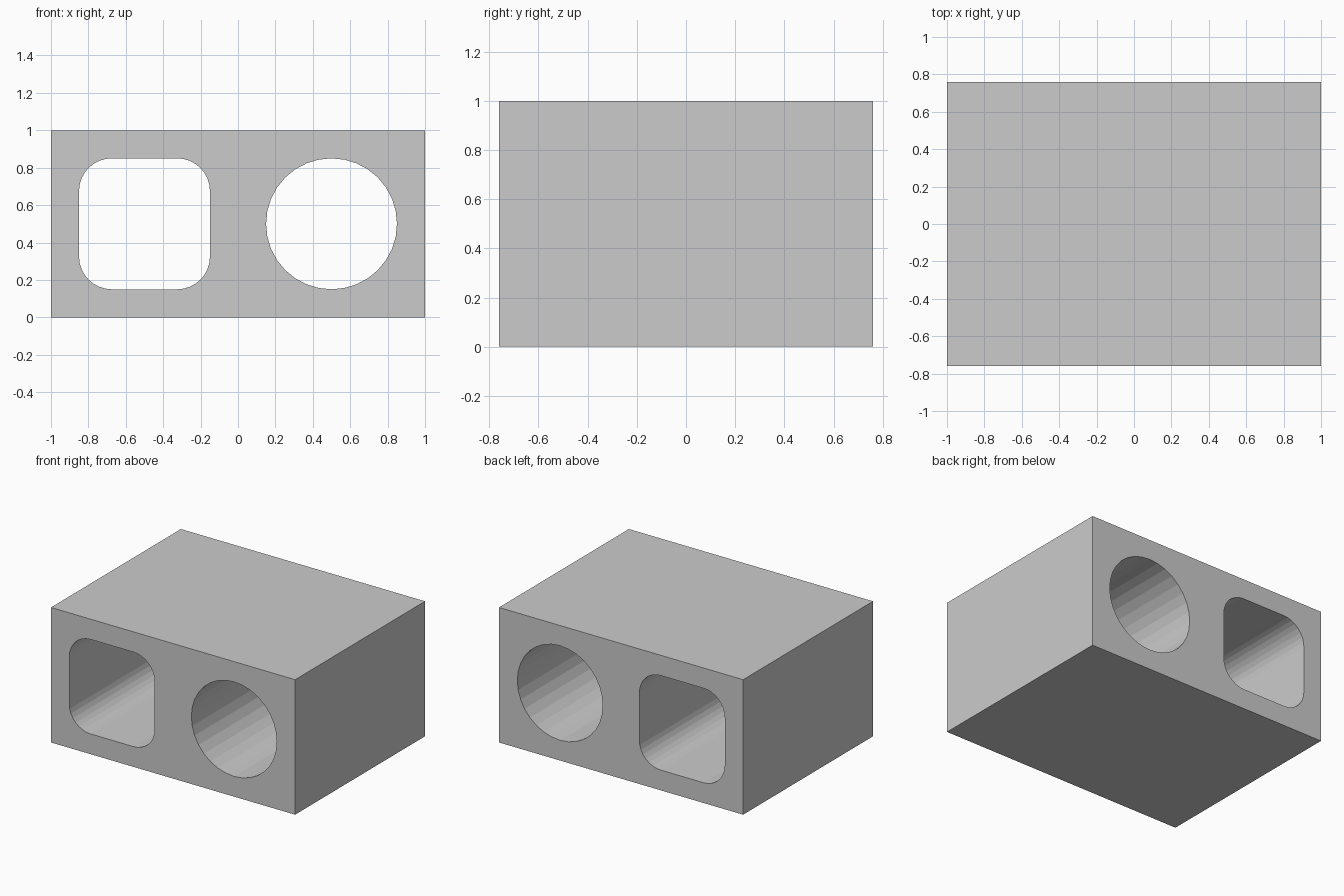
import bpy, bmesh
from math import cos, sin, pi

if "Cube" in bpy.data.objects:
    bpy.data.objects.remove(bpy.data.objects["Cube"])

DEPTH = 1.52


def rounded_square(cx, cz, half, radius, steps):
    """Outline points of a square with rounded corners."""
    pts = []
    for corner in range(4):
        mid = pi / 4 + corner * pi / 2
        ox = cx + (half - radius) * (1 if cos(mid) > 0 else -1)
        oz = cz + (half - radius) * (1 if sin(mid) > 0 else -1)
        for i in range(steps + 1):
            a = corner * pi / 2 + i * pi / 2 / steps
            pts.append((ox + radius * cos(a), oz + radius * sin(a)))
    return pts


def circle(cx, cz, radius, sides):
    return [(cx + radius * cos(2 * pi * i / sides), cz + radius * sin(2 * pi * i / sides))
            for i in range(sides)]


# Front profile: outer rectangle with two openings
outlines = [
    [(-1, 0), (1, 0), (1, 1), (-1, 1)],
    rounded_square(-0.5, 0.5, 0.35, 0.175, 8),
    circle(0.5, 0.5, 0.35, 32),
]

bm = bmesh.new()
for outline in outlines:
    verts = [bm.verts.new((x, -DEPTH / 2, z)) for x, z in outline]
    for a, b in zip(verts, verts[1:] + verts[:1]):
        bm.edges.new((a, b))
bmesh.ops.triangle_fill(bm, edges=bm.edges[:], use_beauty=True, normal=(0, -1, 0))

# Extrude the profile from front to back, keeping the front cap
result = bmesh.ops.extrude_face_region(bm, geom=bm.faces[:], use_keep_orig=True)
moved = [g for g in result["geom"] if isinstance(g, bmesh.types.BMVert)]
bmesh.ops.translate(bm, verts=moved, vec=(0, DEPTH, 0))
bmesh.ops.recalc_face_normals(bm, faces=bm.faces[:])

mesh = bpy.data.meshes.new("block_with_openings")
bm.to_mesh(mesh)
bm.free()
block = bpy.data.objects.new("block_with_openings", mesh)
bpy.context.collection.objects.link(block)
